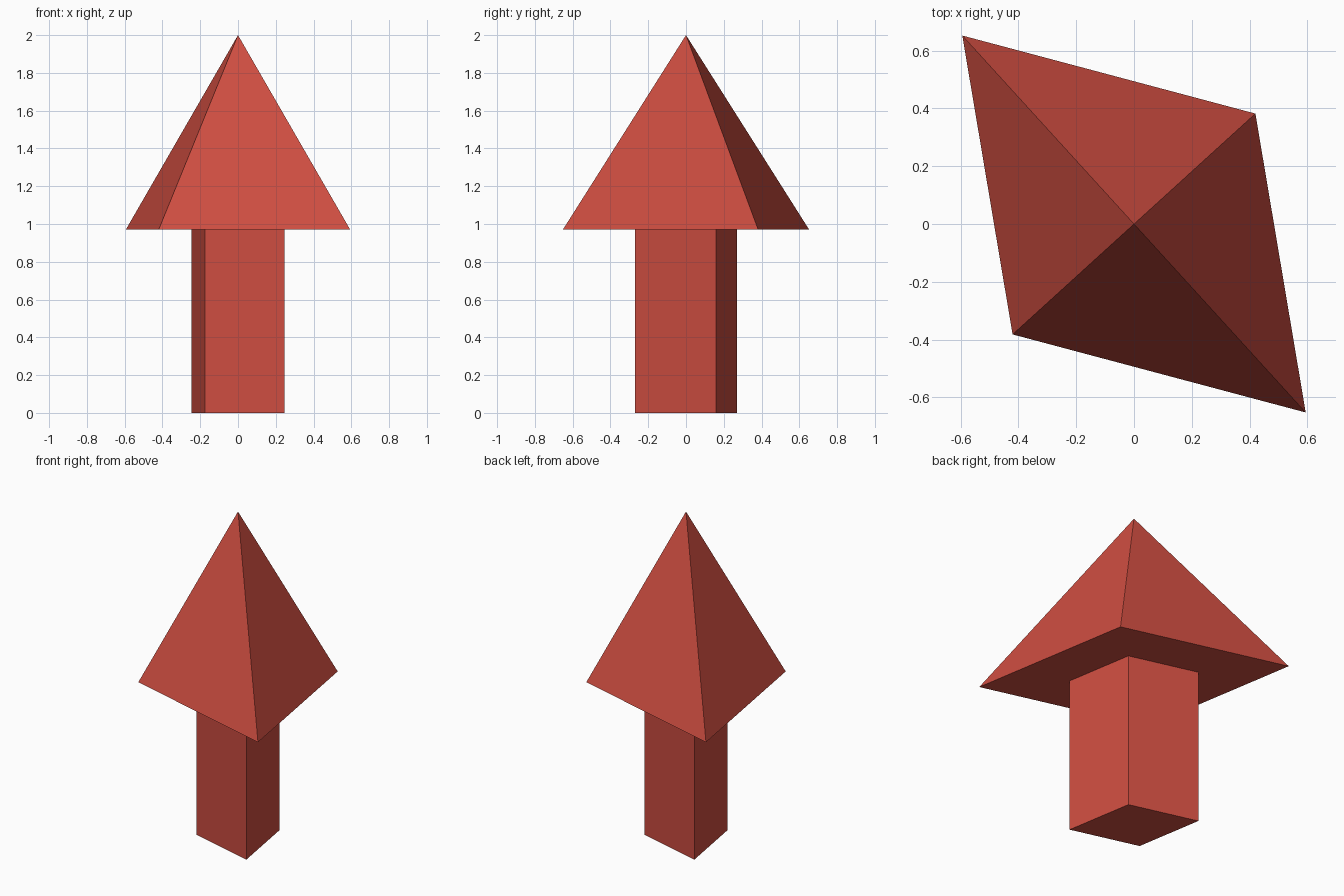
import bpy
import bmesh
from mathutils import Vector

cube = bpy.data.objects.get("Cube")
if cube:
    bpy.data.objects.remove(cube, do_unlink=True)

# Single flat colour
red = bpy.data.materials.new("brick_red")
red.use_nodes = True
colour = (0.604, 0.073, 0.051, 1.0)
red.diffuse_color = colour
red.node_tree.nodes["Principled BSDF"].inputs["Base Color"].default_value = colour

# Skewed four-sided section: two corners and their opposites
half = [Vector((0.42, 0.382)), Vector((-0.594, 0.652))]
section = half + [-corner for corner in half]

HEAD_BASE = 0.97
HEAD_TOP = 2.0
SHAFT_SCALE = 0.416


def build_part(name, bottom, top, scale, pointed=False):
    """Raise the section from bottom to top, as a prism or to a point."""
    bm = bmesh.new()
    base = [bm.verts.new((*(c * scale), bottom)) for c in section]
    bm.faces.new(base[::-1])
    if pointed:
        apex = bm.verts.new((0, 0, top))
        for i in range(4):
            bm.faces.new((base[i], base[(i + 1) % 4], apex))
    else:
        roof = [bm.verts.new((*(c * scale), top)) for c in section]
        bm.faces.new(roof)
        for i in range(4):
            j = (i + 1) % 4
            bm.faces.new((base[i], base[j], roof[j], roof[i]))
    bmesh.ops.recalc_face_normals(bm, faces=bm.faces)
    mesh = bpy.data.meshes.new(name)
    bm.to_mesh(mesh)
    bm.free()
    mesh.materials.append(red)
    obj = bpy.data.objects.new(name, mesh)
    bpy.context.collection.objects.link(obj)
    return obj


# Upright shaft and the pyramid head resting on it
build_part("shaft", 0, HEAD_BASE, SHAFT_SCALE)
build_part("pointed_head", HEAD_BASE, HEAD_TOP, 1, pointed=True)
